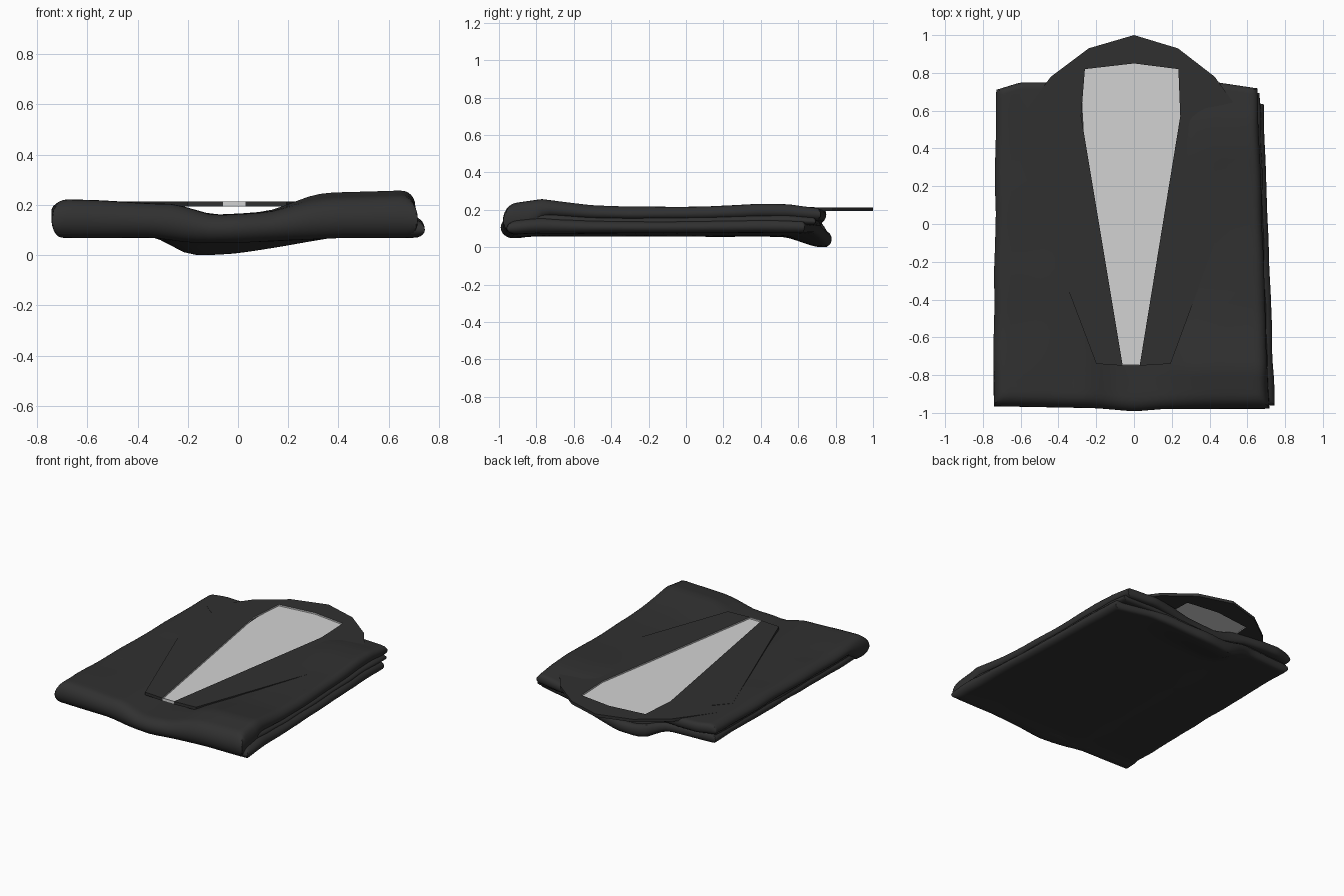
import bpy, bmesh, math
from mathutils import Vector, noise

cube = bpy.data.objects.get("Cube")
if cube:
    bpy.data.objects.remove(cube, do_unlink=True)


def material(name, value):
    m = bpy.data.materials.new(name)
    m.use_nodes = True
    colour = (value, value, value, 1)
    m.diffuse_color = colour
    m.node_tree.nodes["Principled BSDF"].inputs["Base Color"].default_value = colour
    return m


CLOTH = material("charcoal cloth", 0.03)
SHIRT = material("pale shirt", 0.65)


def finish(name, bm, mats, smooth=None):
    bmesh.ops.recalc_face_normals(bm, faces=bm.faces)
    mesh = bpy.data.meshes.new(name)
    bm.to_mesh(mesh)
    bm.free()
    for m in mats:
        mesh.materials.append(m)
    ob = bpy.data.objects.new(name, mesh)
    bpy.context.collection.objects.link(ob)
    if smooth:
        bpy.ops.object.select_all(action="DESELECT")
        ob.select_set(True)
        bpy.context.view_layer.objects.active = ob
        bpy.ops.object.shade_smooth_by_angle(angle=math.radians(smooth))
    return ob


def lerp(a, b, t):
    return a + (b - a) * t


def ramp(a, b, x):
    t = max(0, min(1, (x - a) / (b - a)))
    return t * t * (3 - 2 * t)


def curve(keys, x):
    # piecewise linear profile
    for (xa, a), (xb, b) in zip(keys, keys[1:]):
        if x <= xb:
            return lerp(a, b, max(0, (x - xa) / (xb - xa)))
    return keys[-1][1]


ACROSS = [(-.75, .2), (-.68, .213), (-.25, .203), (-.1, .16), (.15, .172),
          (.3, .2), (.38, .207), (.65, .215), (.75, .2)]
SWELL = [(-1, .01), (-.77, .042), (-.5, .008), (-.3, 0), (.1, .004),
         (.4, .018), (.55, .016), (.75, -.01)]


def top(x, y):
    z = curve(ACROSS, x) + ramp(.05, .35, x) * curve(SWELL, y)
    return z + .01 * ramp(-.3, -.6, x) * ramp(-.5, -.8, y)


def under(x, y):
    dip = curve([(-.34, 0), (-.2, .95), (-.13, 1), (0, .9), (.42, 0)], x)
    sag = .02 + .055 * ramp(.5, .73, y)
    return .075 - dip * sag - .01 * ramp(-.8, -.97, y)


# Folded cloth layer: low, high are fractions of the pile thickness
def layer(name, low, high, left, right, front, back, seed, wrapped=False, n=44):
    bm = bmesh.new()
    steps = [.5 - .5 * math.cos(math.pi * i / n) for i in range(n + 1)]
    sheets = []
    for side in (1, -1):
        rows = []
        for v in steps:
            row = []
            for u in steps:
                yn = lerp(-.97, .74, v)
                wob = .007 * noise.noise(Vector((yn * 5, seed, u > .5)))
                x = lerp(lerp(*left, v) + wob, lerp(*right, v) + wob, u)
                y = lerp(curve(front, x), curve(back, x), v)
                lo, hi = under(x, y), top(x, y)
                h = hi - lo
                bottom = low
                if wrapped:
                    bottom = low * ramp(-.86, -.74, y)
                a, b = lo + h * bottom, lo + h * high
                width = right[0] - left[0]
                near = min(u * width / .045, (1 - u) * width / .045,
                           v * 1.7 / .07, (1 - v) * 1.7 / .025, 1)
                bulge = math.sqrt(max(0, 1 - (1 - near) ** 2))
                crease = .003 * noise.noise(Vector((x * 4, y * 4, seed)))
                z = (a + b) / 2 + side * (b - a) / 2 * bulge + crease * bulge
                row.append(bm.verts.new((x, y, max(0, z))))
            rows.append(row)
        sheets.append(rows)
    for rows in sheets:
        for j in range(n):
            for i in range(n):
                bm.faces.new((rows[j][i], rows[j][i + 1],
                              rows[j + 1][i + 1], rows[j + 1][i]))
    bmesh.ops.remove_doubles(bm, verts=bm.verts, dist=.00005)
    return finish(name, bm, [CLOTH], 35)


hem = [(-.74, -.965), (-.2, -.975), (0, -.992), (.15, -.98), (.72, -.978)]
shoulder = [(-.73, .71), (-.6, .75), (-.45, .75), (-.2, .72), (.1, .72),
            (.44, .75), (.64, .72)]
lower_back = [(-.73, .70), (-.4, .72), (-.2, .765), (0, .78), (.3, .73),
              (.5, .68), (.7, .63)]
inner_hem = [(-.74, -.95), (.74, -.96)]
layer("jacket_front", .5, 1, (-.745, -.73), (.715, .65), hem, shoulder, 1.3, True)
layer("folded_sleeves", .3, .62, (-.725, -.705), (.71, .665), inner_hem,
      [(-.73, .68), (0, .74), (.7, .69)], 4.7)
layer("jacket_back", 0, .47, (-.73, -.715), (.745, .685), inner_hem, lower_back, 8.1)


def prism(name, outline, z0, z1, mats, pale=None):
    bm = bmesh.new()
    face = bm.faces.new([bm.verts.new((x, y, z0)) for x, y in outline])
    ext = bmesh.ops.extrude_face_region(bm, geom=[face])
    for v in ext["geom"]:
        if isinstance(v, bmesh.types.BMVert):
            v.co.z = z1
    bm.normal_update()
    if pale:
        for f in bm.faces:
            if abs(f.normal.z) < .5 and pale(f):
                f.material_index = 1
    return finish(name, bm, mats)


# Shirt opening and collar outline
opening = [(-.06, -.75), (-.28, .57), (-.26, .82), (0, .85),
           (.235, .82), (.245, .57), (.03, -.75)]
half = [(-.2, -.74), (-.62, .37), (-.53, .47), (-.62, .54), (-.44, .78), (-.24, .93)]
collar = half + [(0, 1.0)] + [(-x * .97, y) for x, y in reversed(half)]


def lines_opening(f):
    # walls whose every corner lies on the opening
    return all(min(math.dist(v.co.xy, p) for p in opening) < .001 for v in f.verts)


prism("collar_and_lapels", collar + opening[::-1], .193, .213,
      [CLOTH, SHIRT], lines_opening)
prism("shirt_front", opening, .198, .203, [SHIRT])
prism("shirt_hem", [(-.06, -.75), (.03, -.75), (.029, -.745), (-.059, -.745)],
      .193, .213, [SHIRT])
